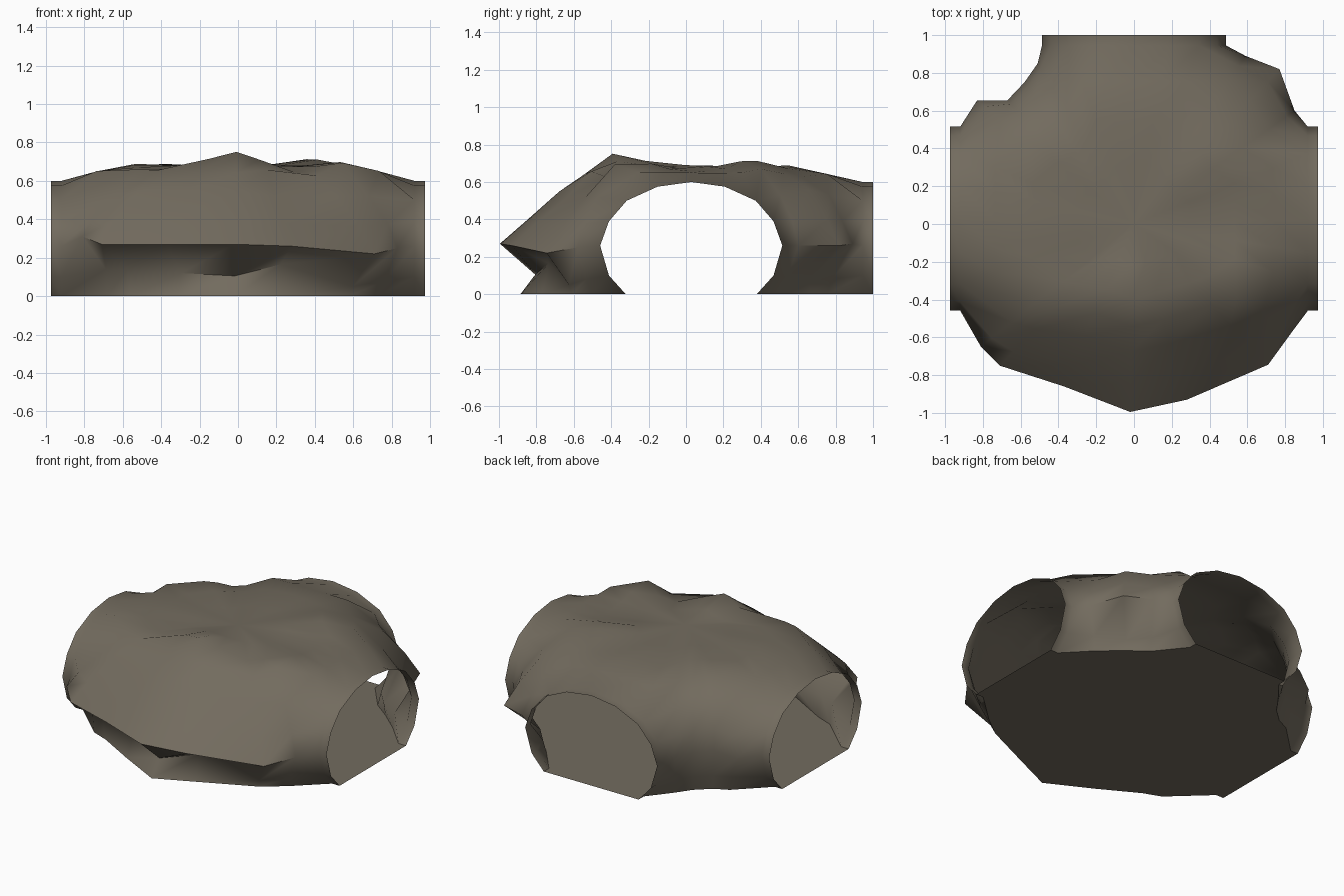
import bpy
import bmesh
import math
from mathutils import Vector

old = bpy.data.objects.get("Cube")
if old:
    bpy.data.objects.remove(old)

rock = bpy.data.materials.new("brown_grey_rock")
rock.use_nodes = True
color = (0.17, 0.148, 0.113, 1)
rock.diffuse_color = color
shader = rock.node_tree.nodes["Principled BSDF"]
shader.inputs["Base Color"].default_value = color
shader.inputs["Roughness"].default_value = 0.9

bm = bmesh.new()

# Half section of a tunnel mouth: side distance, height
half = [(.35, 0), (.44, .1), (.487, .26), (.44, .39), (.345, .5), (.18, .575)]
section = [(-w, z) for w, z in half] + [(0, .6)] + [(w, z) for w, z in reversed(half)]
SIDE = 5  # rows shared by mouths and walls

# High and low spots of the roof
spots = [(-.02, -.38, .755), (.55, -.31, .73), (.33, -.45, .62), (0, 0, .69),
         (.4, .36, .715), (-.5, 0, .69), (-.4, .4, .69), (.92, .02, .6), (-.92, .02, .6),
         (0, .58, .69), (0, .93, .6), (-.5, -.4, .66), (.7, .3, .65), (.5, .65, .62),
         (0, -.56, .64), (.74, -.28, .65), (-.28, -.55, .62), (.55, -.5, .59),
         (-.72, .02, .65), (.73, .02, .65), (0, .76, .64), (-.45, .6, .62)]


def roof_height(x, y):
    total = weight = 0
    for sx, sy, sz in spots:
        w = 1 / ((x - sx) ** 2 + (y - sy) ** 2 + .002) ** 1.5
        total += w * sz
        weight += w
    return total / weight


def skin(columns):
    for a, b in zip(columns, columns[1:]):
        for i in range(len(a) - 1):
            bm.faces.new((a[i], b[i], b[i + 1], a[i + 1]))


def mouth(angle, reach, shift):
    """Short lip of a tunnel; returns its outer and inner rings."""
    out = Vector((math.cos(angle), math.sin(angle), 0))
    side = Vector((-out.y, out.x, 0))
    rings = []
    for dist in (reach, reach - .055):
        rings.append([bm.verts.new(out * dist + side * w + Vector((0, shift, z)))
                      for w, z in section])
    skin(rings)
    return rings


def column(x, y, z, foot, notch, notch_z, upper, top, top_z):
    """Wall column: scales and heights relative to its widest point."""
    rows = [(foot, 0), (notch, notch_z), (1, z), (upper, (z + top_z) / 2 - .01), (top, top_z)]
    return [bm.verts.new((x * s, y * s, h)) for s, h in rows]


right = mouth(0, .975, .028)
back = mouth(math.pi / 2, 1, 0)
left = mouth(math.pi, .975, .028)

# Walls between the mouths, counter-clockwise from the +x mouth
corner_a = [column(*c) for c in (
    (.85, .6, .26, .9, .91, .1, .95, .84, .53),
    (.77, .82, .26, .81, .8, .08, .92, .8, .56),
    (.59, .89, .27, .85, .87, .08, .94, .86, .53))]
corner_b = [column(*c) for c in (
    (-.51, .85, .27, .93, .96, .1, .97, .88, .53),
    (-.58, .75, .28, .93, .96, .1, .97, .9, .55),
    (-.67, .655, .28, .94, .97, .1, .97, .9, .56),
    (-.83, .655, .27, .87, .9, .1, .95, .85, .55))]
front = [column(*c) for c in (
    (-.81, -.65, .31, .84, .85, .14, .93, .8, .52),
    (-.71, -.75, .27, .79, .81, .14, .9, .74, .54),
    (-.37, -.86, .27, .85, .8, .12, .87, .69, .55),
    (-.02, -.995, .27, .89, .81, .105, .85, .68, .55),
    (.28, -.93, .26, .83, .79, .165, .86, .68, .52),
    (.71, -.745, .22, .82, .84, .05, .89, .72, .52),
    (.83, -.58, .25, .87, .92, .08, .94, .82, .52))]


def near(rings):
    return rings[1][:SIDE]


def far(rings):
    return rings[1][::-1][:SIDE]


walls = ((right, corner_a, back), (back, corner_b, left), (left, front, right))
floor_loop, roof_loop = [], []
for start, columns, end in walls:
    skin([far(start)] + columns + [near(end)])
    floor_loop += [start[1][0], start[0][0], start[0][-1], start[1][-1]]
    floor_loop += [c[0] for c in columns]
    roof_loop += start[1][SIDE - 1:len(section) - SIDE + 1] + [c[-1] for c in columns]

# Flat floor
floor = bm.faces.new(list(reversed(floor_loop)))

# Uneven roof closing toward the middle
previous = roof_loop
for scale in (.8, .58, .32):
    ring = []
    for v in roof_loop:
        x, y = v.co.x * scale, v.co.y * scale
        ring.append(bm.verts.new((x, y, roof_height(x, y))))
    skin([[a, b] for a, b in zip(previous + previous[:1], ring + ring[:1])])
    previous = ring
middle = bm.verts.new((0, 0, .69))
for a, b in zip(previous, previous[1:] + previous[:1]):
    bm.faces.new((a, b, middle))

# Crisp border where the walls meet the floor
bmesh.ops.recalc_face_normals(bm, faces=bm.faces)
bmesh.ops.split_edges(bm, edges=floor.edges[:])
mesh = bpy.data.meshes.new("cave_junction")
bm.to_mesh(mesh)
bm.free()
mesh.materials.append(rock)
cave = bpy.data.objects.new("cave_junction", mesh)
bpy.context.collection.objects.link(cave)

bpy.context.view_layer.objects.active = cave
cave.select_set(True)
bpy.ops.object.shade_smooth_by_angle(angle=math.radians(60))
